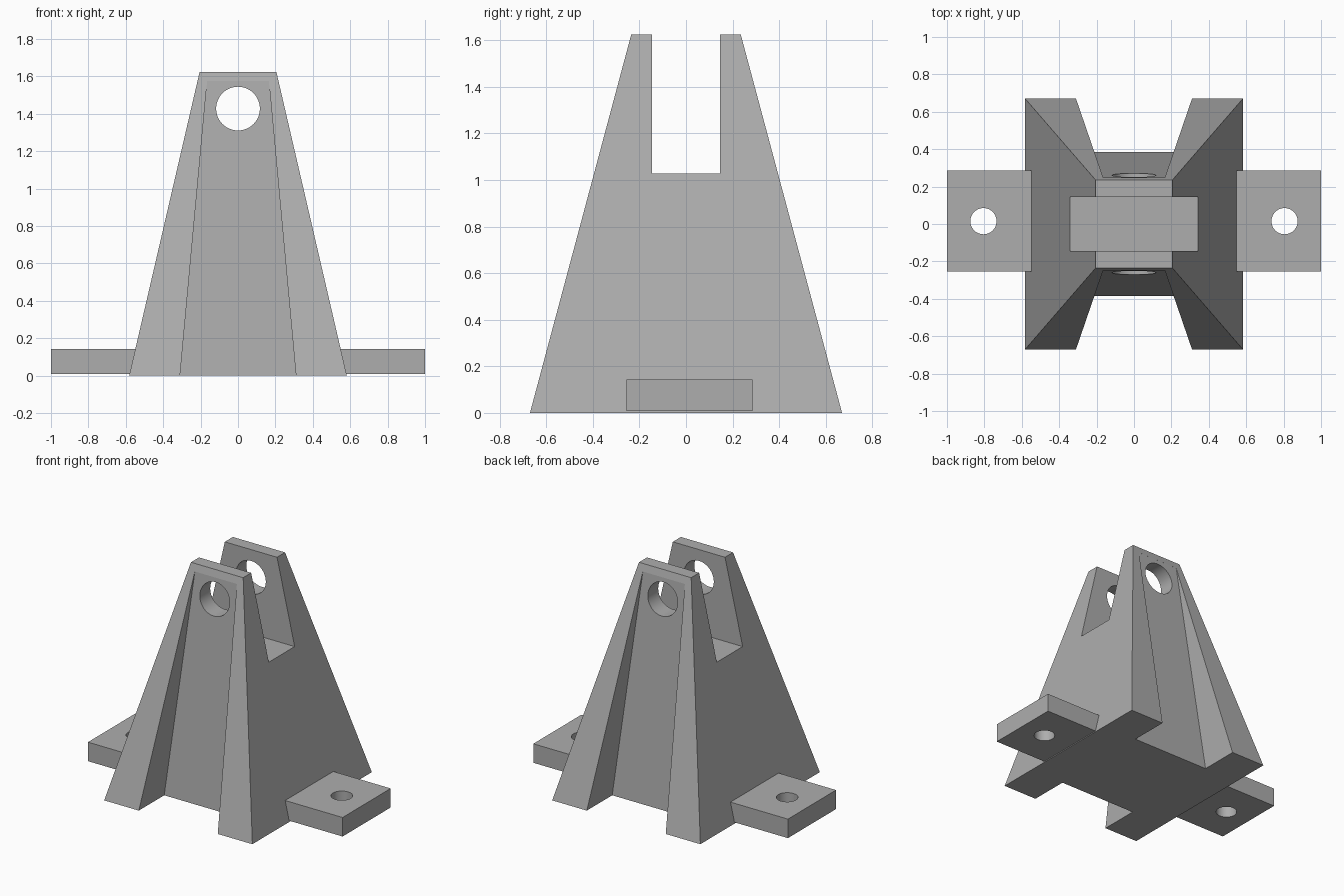
import bpy

cube = bpy.data.objects.get("Cube")
if cube:
    bpy.data.objects.remove(cube)

grey = bpy.data.materials.new("plain grey")
grey.use_nodes = True
COLOUR = (0.42, 0.42, 0.42, 1)
grey.diffuse_color = COLOUR
grey.node_tree.nodes["Principled BSDF"].inputs["Base Color"].default_value = COLOUR


def prism(name, low, high):
    """Six-sided block between two level rectangles (x0, x1, y0, y1, z)."""
    verts = []
    for x0, x1, y0, y1, z in (low, high):
        verts += [(x0, y0, z), (x1, y0, z), (x1, y1, z), (x0, y1, z)]
    faces = [(3, 2, 1, 0), (4, 5, 6, 7)]
    faces += [(i, (i + 1) % 4, (i + 1) % 4 + 4, i + 4) for i in range(4)]
    mesh = bpy.data.meshes.new(name)
    mesh.from_pydata(verts, [], faces)
    mesh.materials.append(grey)
    obj = bpy.data.objects.new(name, mesh)
    bpy.context.collection.objects.link(obj)
    return obj


def cylinder(name, radius, depth, location, rotation=(0, 0, 0)):
    bpy.ops.mesh.primitive_cylinder_add(vertices=48, radius=radius, depth=depth,
                                        location=location, rotation=rotation)
    obj = bpy.context.object
    obj.name = name
    obj.data.materials.append(grey)
    return obj


def cut(target, cutters):
    """Subtract the cutters, bake the result and remove them."""
    for cutter in cutters:
        cutter.hide_render = True
        mod = target.modifiers.new("cut", "BOOLEAN")
        mod.operation = "DIFFERENCE"
        mod.solver = "EXACT"
        mod.object = cutter
    bpy.context.view_layer.update()
    graph = bpy.context.evaluated_depsgraph_get()
    mesh = bpy.data.meshes.new_from_object(target.evaluated_get(graph))
    target.modifiers.clear()
    target.data = mesh
    for cutter in cutters:
        bpy.data.objects.remove(cutter)
    bpy.ops.object.select_all(action="DESELECT")
    bpy.context.view_layer.objects.active = target
    target.select_set(True)
    bpy.ops.object.shade_smooth_by_angle(angle=0.5)


# Tapered tower body
HEIGHT = 1.625
body = prism("tower_body", (-0.582, 0.582, -0.67, 0.67, 0),
             (-0.205, 0.205, -0.235, 0.235, HEIGHT))


# Tapered recess for the front and back, leaving corner legs
def recess_level(z, side):
    t = z / 1.575
    half = 0.31 - 0.145 * t
    inner = 0.385 - 0.137 * t
    ys = sorted((side * inner, side * (inner + 0.6 * (1 - t) + 0.0005)))
    return (-half, half, *ys, z)


recesses = [prism("recess_cutter", recess_level(-0.1, s), recess_level(1.575, s))
            for s in (-1, 1)]

# Fork slot and pin hole at the top
slot = prism("slot_cutter", (-1, 1, -0.145, 0.145, 1.028), (-1, 1, -0.145, 0.145, 2))
pin_hole = cylinder("pin_hole_cutter", 0.117, 2, (0, 0, 1.428), (1.5707963, 0, 0))
cut(body, recesses + [slot, pin_hole])

# Mounting tabs with bolt holes on both sides
for side, label in ((1, "left"), (-1, "right")):
    x0, x1 = sorted((side * 0.5, side))
    tab = prism(label + "_mounting_tab", (x0, x1, -0.255, 0.285, 0.008),
                (x0, x1, -0.255, 0.285, 0.143))
    cut(tab, [cylinder("bolt_hole_cutter", 0.07, 1, (side * 0.805, 0.015, 0))])
